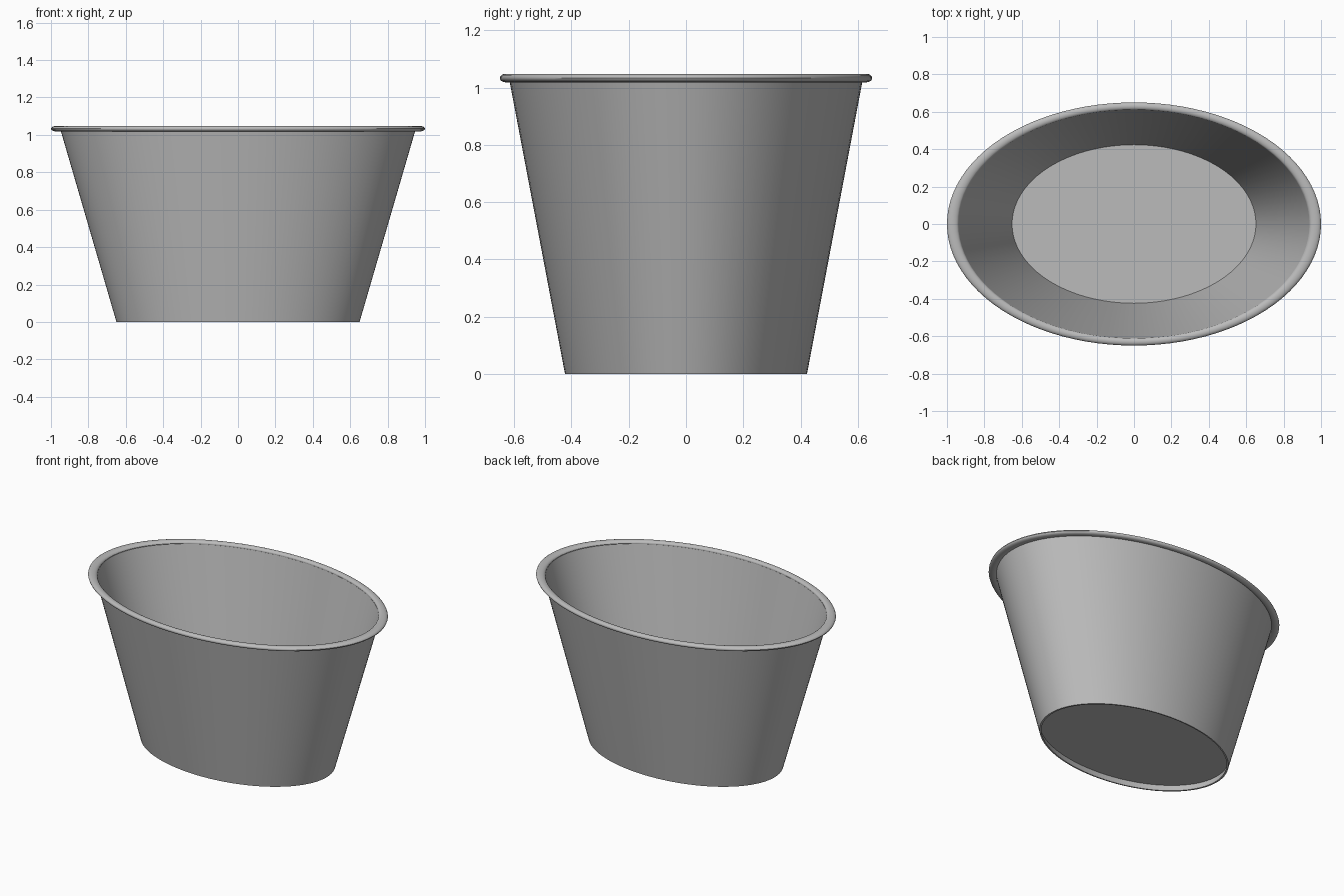
import bpy
import bmesh
import math

cube = bpy.data.objects.get("Cube")
if cube:
    bpy.data.objects.remove(cube, do_unlink=True)

SEGMENTS = 96
OVAL = 0.65  # depth of the oval relative to its width

metal = bpy.data.materials.new("grey_metal")
metal.use_nodes = True
color = (0.5, 0.5, 0.5, 1)
metal.diffuse_color = color
metal.node_tree.nodes["Principled BSDF"].inputs["Base Color"].default_value = color


def revolve(name, profile, closed):
    """Turn a (radius, height) profile around z and squash it into an oval."""
    bm = bmesh.new()
    verts = [bm.verts.new((r, 0, z)) for r, z in profile]
    pairs = list(zip(verts, verts[1:]))
    if closed:
        pairs.append((verts[-1], verts[0]))
    edges = [bm.edges.new(pair) for pair in pairs]
    bmesh.ops.spin(bm, geom=verts + edges, cent=(0, 0, 0), axis=(0, 0, 1),
                   angle=math.tau, steps=SEGMENTS)
    bmesh.ops.remove_doubles(bm, verts=bm.verts, dist=0.0001)
    bmesh.ops.scale(bm, vec=(1, OVAL, 1), verts=bm.verts)
    bmesh.ops.recalc_face_normals(bm, faces=bm.faces)
    mesh = bpy.data.meshes.new(name)
    bm.to_mesh(mesh)
    bm.free()
    mesh.materials.append(metal)
    obj = bpy.data.objects.new(name, mesh)
    bpy.context.collection.objects.link(obj)
    bpy.ops.object.select_all(action="DESELECT")
    obj.select_set(True)
    bpy.context.view_layer.objects.active = obj
    bpy.ops.object.shade_smooth_by_angle(angle=math.radians(35))
    return obj


# Thin flared wall, open at both ends
revolve("tub_wall", [(0.65, 0), (0.95, 1.03), (0.938, 1.03), (0.638, 0)], True)

# Floor plate raised above the foot of the wall
revolve("tub_floor", [(0, 0.05), (0.652, 0.05), (0.651, 0.042), (0, 0.042)], False)

# Rolled rim with a flattened round section
rim = [(0.969 + 0.031 * math.cos(a), 1.033 + 0.015 * math.sin(a))
       for a in (math.tau * i / 16 for i in range(16))]
revolve("rolled_rim", rim, True)
